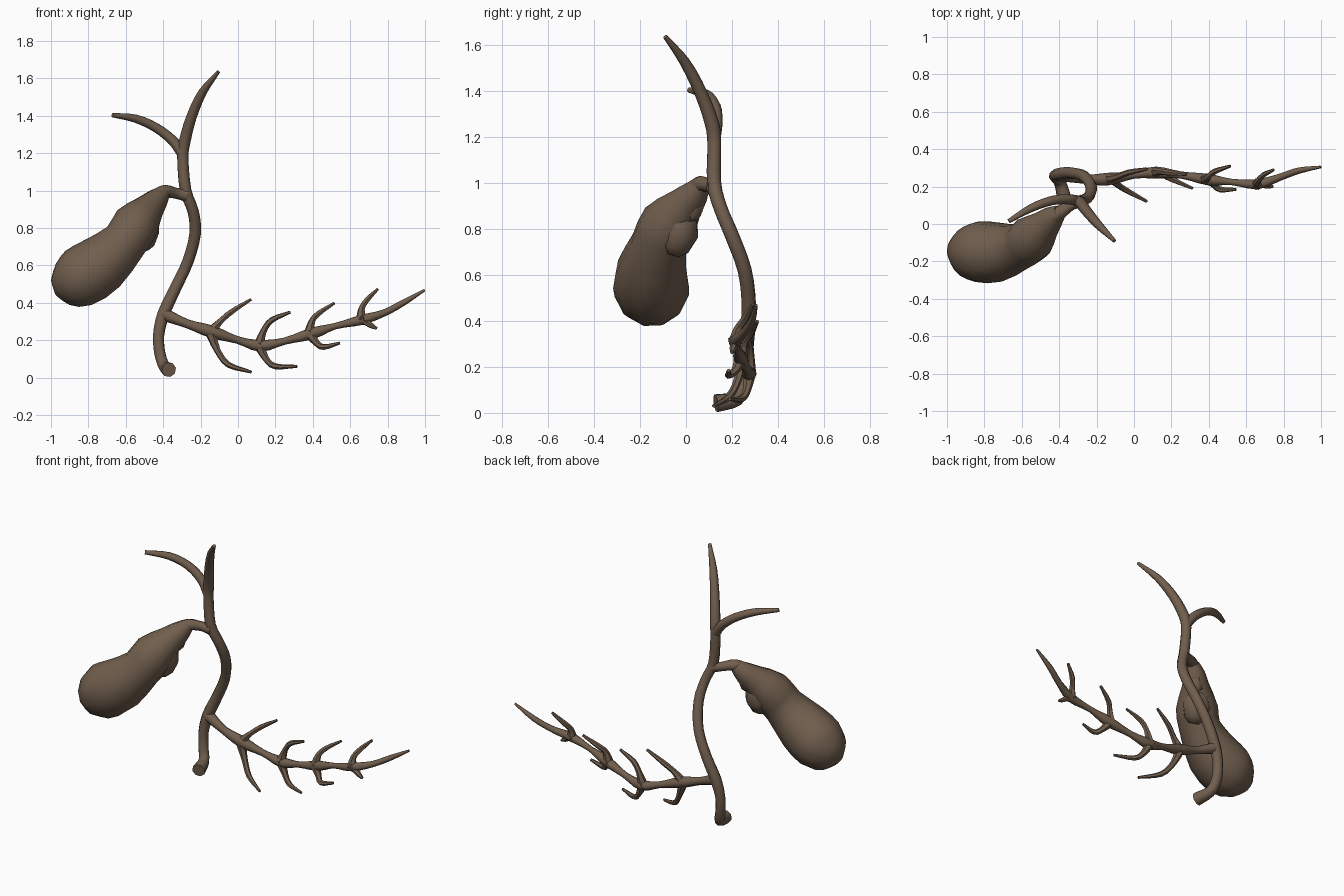
import bpy, bmesh, math
from mathutils import Vector

mat = bpy.data.materials.new("brown tissue")
mat.diffuse_color = (0.165, 0.113, 0.076, 1)


def refine(pts, steps):
    """Catmull-Rom subdivision of (x, y, z, radius) points."""
    v = [Vector(p) for p in pts]
    v = [2 * v[0] - v[1]] + v + [2 * v[-1] - v[-2]]
    out = []
    for i in range(1, len(v) - 2):
        a, b, c, d = v[i - 1:i + 3]
        for s in range(steps):
            t = s / steps
            out.append(0.5 * (2 * b + (c - a) * t + (2 * a - 5 * b + 4 * c - d) * t * t
                              + (3 * b - a - 3 * c + d) * t ** 3))
    return out + [v[-2]]


def tube(name, pts, sides=8, steps=3):
    """Sweep a tapering round section along a path, without twisting."""
    path = refine(pts, steps)
    pos = [p.to_3d() for p in path]
    bm = bmesh.new()
    rings, side = [], None
    for i, p in enumerate(pos):
        tan = (pos[min(i + 1, len(pos) - 1)] - pos[max(i - 1, 0)]).normalized()
        if side is None:
            side = tan.orthogonal()
        side = (side - tan * side.dot(tan)).normalized()
        up = tan.cross(side)
        r = path[i][3]
        rings.append([bm.verts.new(p + r * (side * math.cos(2 * math.pi * k / sides)
                                            + up * math.sin(2 * math.pi * k / sides)))
                      for k in range(sides)])
    for a, b in zip(rings, rings[1:]):
        for k in range(sides):
            n = (k + 1) % sides
            bm.faces.new((a[k], a[n], b[n], b[k]))
    bm.faces.new(rings[0][::-1])
    bm.faces.new(rings[-1])
    bmesh.ops.recalc_face_normals(bm, faces=bm.faces)
    me = bpy.data.meshes.new(name)
    bm.to_mesh(me)
    bm.free()
    me.materials.append(mat)
    ob = bpy.data.objects.new(name, me)
    bpy.context.collection.objects.link(ob)
    bpy.ops.object.select_all(action='DESELECT')
    ob.select_set(True)
    bpy.context.view_layer.objects.active = ob
    bpy.ops.object.shade_smooth_by_angle(angle=math.radians(50))
    return ob


# Main bile duct, from the upper left branch down to the turned outlet
tube("main_duct", [
    (-0.105, -0.09, 1.635, .010), (-0.19, -0.005, 1.525, .023), (-0.25, 0.065, 1.39, .028),
    (-0.285, 0.112, 1.26, .031), (-0.295, 0.123, 1.17, .030), (-0.28, 0.122, 1.0, .031),
    (-0.24, 0.15, 0.89, .030), (-0.229, 0.20, 0.77, .031), (-0.268, 0.255, 0.62, .031),
    (-0.338, 0.273, 0.47, .032), (-0.398, 0.266, 0.34, .034), (-0.424, 0.258, 0.23, .031),
    (-0.418, 0.248, 0.13, .031), (-0.395, 0.22, 0.062, .033), (-0.37, 0.13, 0.042, .040)])

# Upper right branch
tube("right_branch", [
    (-0.298, 0.122, 1.20, .030), (-0.35, 0.132, 1.268, .027), (-0.44, 0.125, 1.337, .025),
    (-0.55, 0.085, 1.385, .022), (-0.67, 0.015, 1.403, .012)])

# Neck duct joining the gallbladder
tube("neck_duct", [
    (-0.275, 0.122, 0.975, .036), (-0.33, 0.105, 0.985, .029), (-0.39, 0.065, 0.995, .036),
    (-0.44, 0.03, 0.965, .045)])

# Gallbladder: bulged neck, waist and rounded end
tube("gallbladder", [
    (-0.395, 0.065, 0.995, .038), (-0.435, 0.035, 0.95, .064), (-0.475, -0.005, 0.905, .083),
    (-0.545, -0.075, 0.82, .125), (-0.605, -0.12, 0.725, .124), (-0.73, -0.15, 0.605, .160),
    (-0.85, -0.148, 0.53, .164), (-0.935, -0.14, 0.497, .118), (-0.985, -0.135, 0.48, .045)],
    sides=11, steps=2)
# Swollen pouch behind the neck, above the waist
tube("neck_pouch", [
    (-0.49, -0.02, 0.885, .045), (-0.495, -0.025, 0.85, .078), (-0.505, -0.03, 0.775, .086),
    (-0.505, -0.05, 0.715, .065), (-0.505, -0.06, 0.685, .030)], sides=9, steps=1)
# Upper fold on the inner side of the neck
tube("neck_fold", [
    (-0.425, 0.055, 0.975, .035), (-0.442, 0.04, 0.92, .046), (-0.45, 0.025, 0.865, .042),
    (-0.45, 0.02, 0.84, .025)], sides=7, steps=1)

# Pancreatic duct
tube("side_duct", [
    (-0.40, 0.265, 0.34, .036), (-0.27, 0.24, 0.287, .024), (-0.14, 0.24, 0.245, .034),
    (0.0, 0.262, 0.20, .020), (0.12, 0.275, 0.17, .032), (0.25, 0.262, 0.195, .019),
    (0.40, 0.237, 0.237, .031), (0.52, 0.225, 0.275, .017), (0.66, 0.213, 0.308, .027),
    (0.78, 0.25, 0.345, .019), (0.88, 0.285, 0.398, .017), (0.998, 0.305, 0.468, .007)])

# Small twigs: start, two bends and tip of each
twigs = [
    [(-0.15, .24, .24), (-0.095, .25, .30), (-0.03, .275, .355), (0.07, .295, .418)],
    [(-0.15, .24, .25), (-0.11, .225, .145), (-0.05, .185, .068), (0.07, .12, .03)],
    [(0.11, .275, .165), (0.135, .28, .245), (0.18, .275, .307), (0.28, .265, .35)],
    [(0.11, .275, .18), (0.15, .265, .10), (0.20, .24, .06), (0.315, .19, .06)],
    [(0.38, .24, .23), (0.395, .25, .30), (0.43, .28, .342), (0.515, .31, .398)],
    [(0.38, .24, .24), (0.42, .215, .185), (0.46, .185, .163), (0.545, .185, .185)],
    [(0.66, .213, .305), (0.66, .225, .365), (0.69, .26, .415), (0.747, .29, .473)],
    [(0.65, .213, .315), (0.685, .21, .295), (0.71, .205, .28), (0.742, .20, .262)],
]
for i, t in enumerate(twigs):
    tube(f"twig_{i + 1}", [(*p, r) for p, r in zip(t, (.032, .018, .016, .008))], sides=6)
